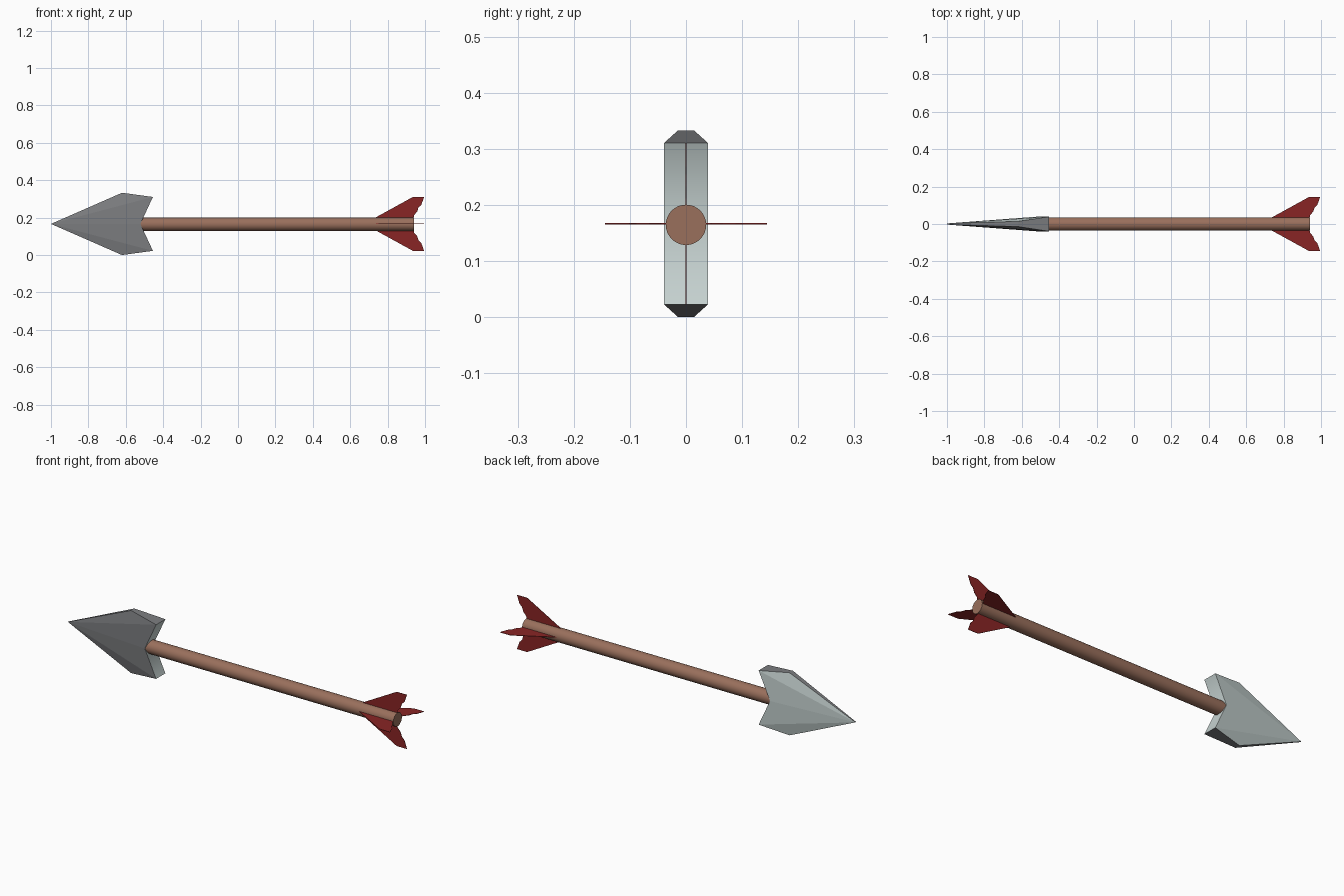
import bpy, bmesh, math

if "Cube" in bpy.data.objects:
    bpy.data.objects.remove(bpy.data.objects["Cube"])

CZ = 0.1665  # height of the arrow's axis


def material(name, rgb):
    m = bpy.data.materials.new(name)
    m.diffuse_color = (*rgb, 1)
    m.use_nodes = True
    m.node_tree.nodes["Principled BSDF"].inputs["Base Color"].default_value = m.diffuse_color
    return m


steel_light = material("light steel", (0.56, 0.64, 0.63))
steel_dark = material("dark steel", (0.20, 0.205, 0.215))
wood = material("brown wood", (0.32, 0.16, 0.107))
red = material("dark red", (0.25, 0.018, 0.018))


def finish(bm, name, mats):
    me = bpy.data.meshes.new(name)
    bm.to_mesh(me)
    bm.free()
    for m in mats:
        me.materials.append(m)
    ob = bpy.data.objects.new(name, me)
    bpy.context.collection.objects.link(ob)
    return ob


# Arrow head: outline of (x, height from axis, half thickness), mirrored up/down
TIP, NOTCH = (-1.0, 0, 0.003), (-0.522, 0, 0.039)
SHOULDER, BARB = (-0.62, 0.1665, 0.014), (-0.455, 0.144, 0.039)
bm = bmesh.new()
for up in (1, -1):
    def pt(p, side):
        return bm.verts.new((p[0], side * p[2], CZ + up * p[1]))

    near = [pt(p, -1) for p in (TIP, SHOULDER, BARB, NOTCH)]
    far = [pt(p, 1) for p in (TIP, SHOULDER, BARB, NOTCH)]
    for vs, mat in ((near, 1), (far, 0)):
        for tri in ((0, 1, 2), (0, 2, 3)):
            bm.faces.new([vs[i] for i in tri]).material_index = mat
    for i in range(3):  # two rim faces, then the notch
        f = bm.faces.new((near[i], near[i + 1], far[i + 1], far[i]))
        f.material_index = 0 if i == 2 else 1
        f.smooth = i == 2
bmesh.ops.remove_doubles(bm, verts=bm.verts, dist=1e-4)
bmesh.ops.recalc_face_normals(bm, faces=bm.faces)
finish(bm, "arrow_head", [steel_light, steel_dark])

# Shaft
X0, X1 = -0.54, 0.94
bpy.ops.mesh.primitive_cylinder_add(vertices=32, radius=0.036, depth=X1 - X0,
                                    location=((X0 + X1) / 2, 0, CZ - 0.002),
                                    rotation=(0, math.pi / 2, 0))
shaft = bpy.context.object
shaft.name = "shaft"
shaft.data.materials.append(wood)
bpy.ops.object.shade_smooth_by_angle(angle=math.radians(40))

# Fletching: four thin vanes with a ragged rear edge
VANE = [(0.735, 0.034), (0.935, 0.144), (0.995, 0.144), (0.98, 0.102),
        (0.965, 0.088), (0.958, 0.066), (0.94, 0.045), (0.938, 0.0), (0.735, 0.0)]
for k, name in enumerate(("top", "left", "bottom", "right")):
    a = k * math.pi / 2
    bm = bmesh.new()
    bm.faces.new([bm.verts.new((x, -r * math.sin(a), CZ + r * math.cos(a)))
                  for x, r in VANE])
    vane = finish(bm, name + "_vane", [red])
    solid = vane.modifiers.new("thickness", "SOLIDIFY")
    solid.thickness = 0.002
    solid.offset = 0
